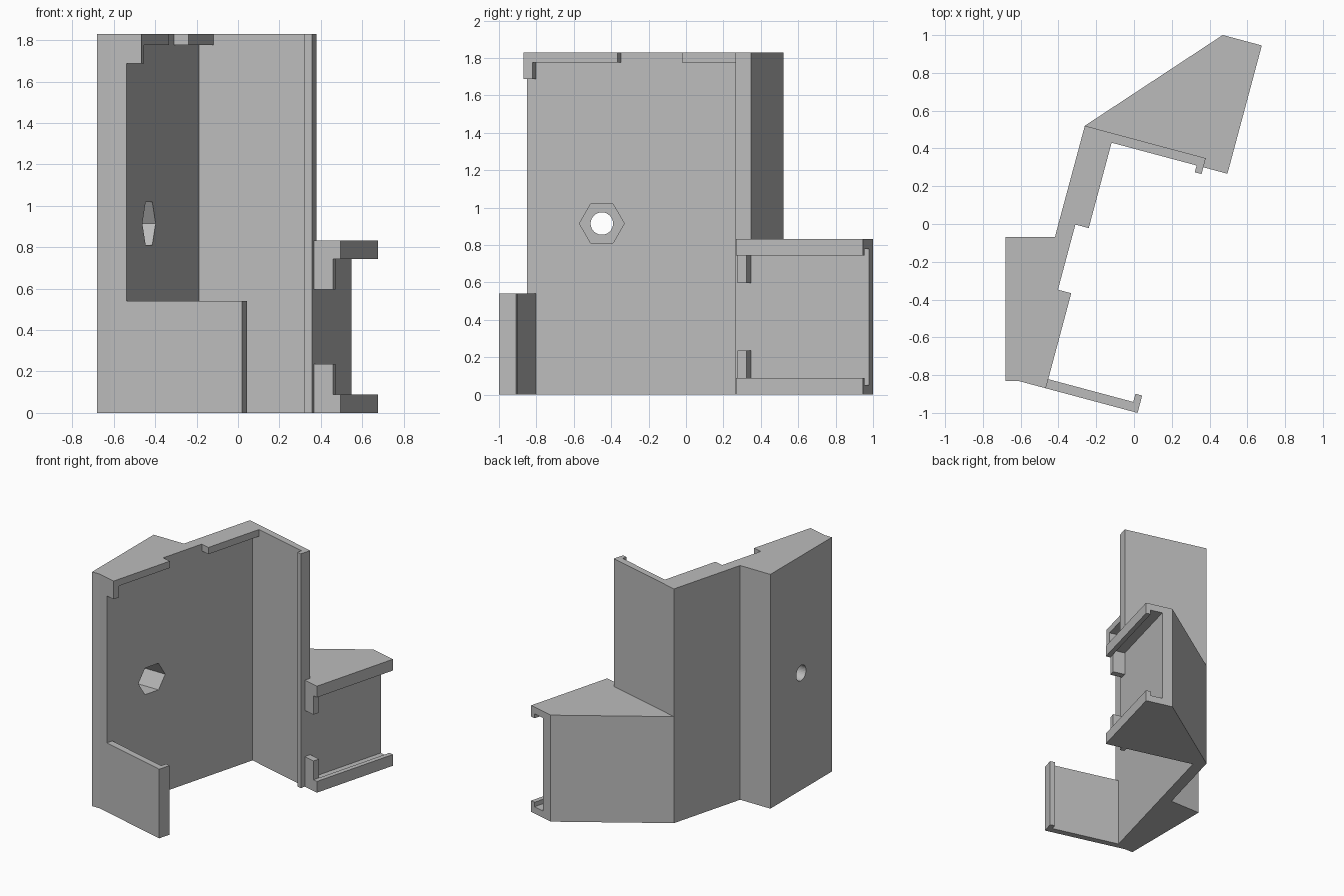
import bpy
import bmesh
from math import radians, sin, cos, pi
from mathutils import Vector

if "Cube" in bpy.data.objects:
    bpy.data.objects.remove(bpy.data.objects["Cube"], do_unlink=True)

GREY = (0.5, 0.5, 0.5, 1)
mat = bpy.data.materials.new("plain grey")
mat.use_nodes = True
mat.diffuse_color = GREY
mat.node_tree.nodes["Principled BSDF"].inputs["Base Color"].default_value = GREY

C, S = cos(radians(15)), sin(radians(15))
HEIGHT = 1.83


def turned(u, v):
    """Bracket frame, turned 15 degrees clockwise, to world x, y."""
    return (u * C + v * S, v * C - u * S)


def prism(name, outline, direction, hidden=False):
    """Closed solid swept from a flat outline along a direction."""
    bm = bmesh.new()
    face = bm.faces.new([bm.verts.new(p) for p in outline])
    swept = bmesh.ops.extrude_face_region(bm, geom=[face])["geom"]
    bmesh.ops.translate(bm, vec=Vector(direction),
                        verts=[g for g in swept if isinstance(g, bmesh.types.BMVert)])
    bmesh.ops.recalc_face_normals(bm, faces=bm.faces)
    mesh = bpy.data.meshes.new(name)
    bm.to_mesh(mesh)
    bm.free()
    mesh.materials.append(mat)
    obj = bpy.data.objects.new(name, mesh)
    bpy.context.collection.objects.link(obj)
    obj.hide_render = hidden
    return obj


def upright(name, xy, z0, z1):
    return prism(name, [(x, y, z0) for x, y in xy], (0, 0, z1 - z0))


def box(name, u0, u1, v0, v1, z0, z1):
    return upright(name, [turned(u, v) for u, v in
                          ((u0, v0), (u1, v0), (u1, v1), (u0, v1))], z0, z1)


# Key lines of the bracket frame
OUT, IN, END = -0.386, -0.299, 0.277
LOW, HIGH, WALL = -0.961, 0.435, 0.05
LIP = 0.037
RAIL = 0.409

# Full-height body: thick back block, plate, and far arm with hooked end
body = upright("body", [
    (-0.68, -0.07), (-0.68, -0.83), (-0.615, -0.83),
    turned(IN, LOW), turned(IN, HIGH - WALL),
    turned(END - LIP, HIGH - WALL), turned(END - LIP, HIGH - WALL - LIP),
    turned(END, HIGH - WALL - LIP), turned(END, HIGH), turned(OUT, HIGH),
    (-0.419, -0.07)], 0, HEIGHT)


# Bolt hole with a hexagonal nut pocket on the inner side
def cutter(name, sides, radius, x0, x1):
    ring = [(x0, -0.45 + radius * cos(2 * pi * i / sides),
             0.915 + radius * sin(2 * pi * i / sides)) for i in range(sides)]
    return prism(name, ring, (x1 - x0, 0, 0), hidden=True)


for tool in (cutter("bolt_cutter", 32, 0.06, -0.9, -0.3),
             cutter("nut_cutter", 6, 0.12, -0.59, -0.2)):
    mod = body.modifiers.new(tool.name, "BOOLEAN")
    mod.operation = "DIFFERENCE"
    mod.solver = "EXACT"
    mod.object = tool
    tool.hide_set(True)

# Short near arm with hooked end
upright("near_arm", [turned(u, v) for u, v in (
    (IN, LOW), (END, LOW), (END, LOW + 0.095), (END - LIP, LOW + 0.095),
    (END - LIP, LOW + WALL), (IN, LOW + WALL))], 0, 0.54)

# Retaining lips along the top of the plate
TAB = IN + 0.073
box("top_lip_near", IN, TAB, LOW, -0.44, 1.777, HEIGHT)
box("top_lip_hook", IN, TAB, LOW, LOW + WALL, 1.688, 1.777)
box("top_lip_far", IN, TAB, -0.083, HIGH - WALL, 1.777, HEIGHT)

# Wedge behind the far arm
FAR, TOP = 1.088, 0.832
upright("wedge", [turned(u, v) for u, v in (
    (OUT, HIGH), (END, HIGH), (END, FAR), (0.195, FAR))], 0, TOP)

# Mirrored rails, rail lips and end stops on the wedge face
for name, flip in (("lower", False), ("upper", True)):
    def rail_part(part, u0, u1, v1, z0, z1):
        if flip:
            z0, z1 = TOP - z1, TOP - z0
        box(name + part, u0, u1, HIGH - WALL, v1, z0, z1)

    rail_part("_rail", END, RAIL, FAR, 0, 0.053)
    rail_part("_rail_lip", RAIL - LIP, RAIL, FAR, 0.053, 0.088)
    rail_part("_stop", END, RAIL - LIP, HIGH, 0.053, 0.235)
